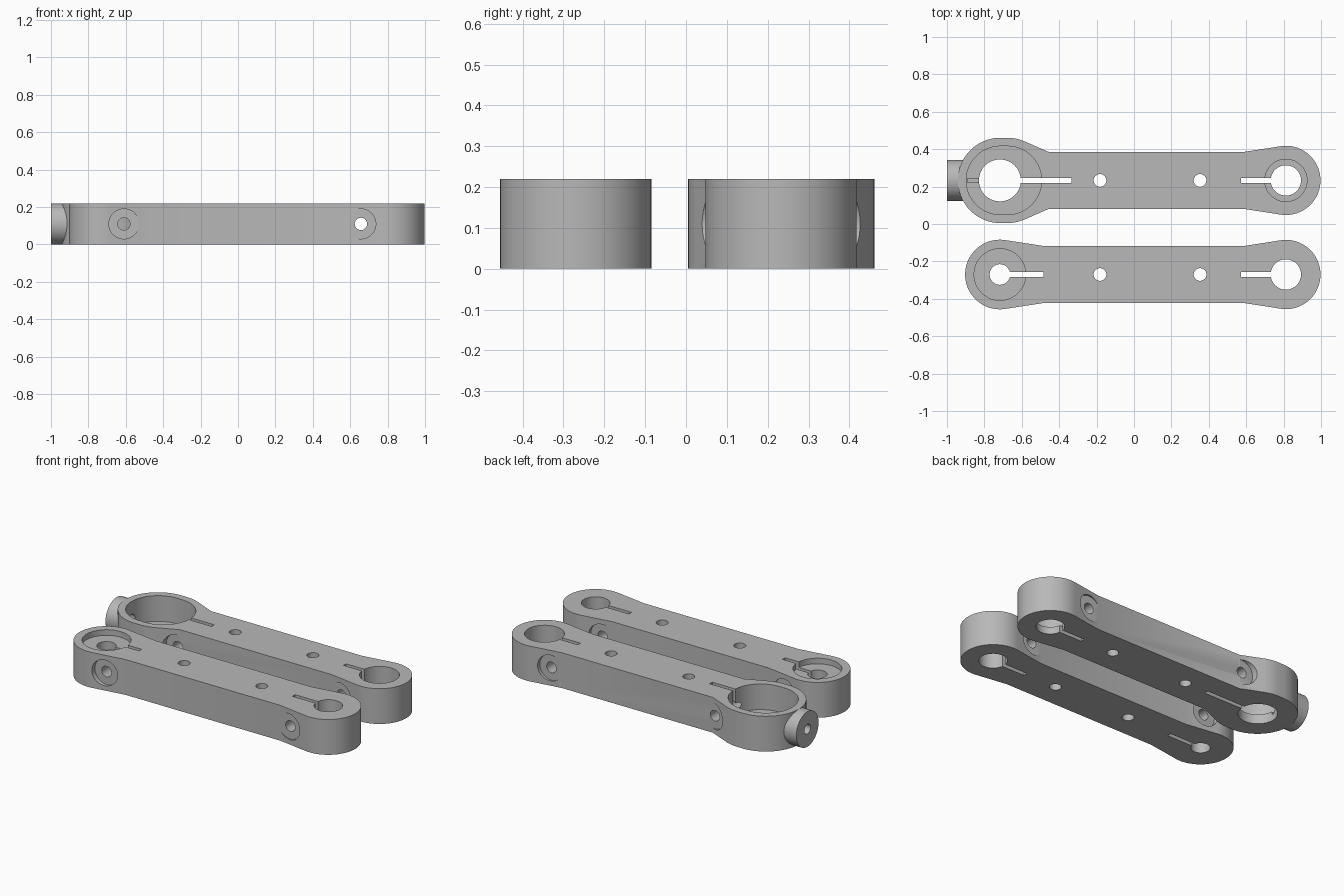
import bpy, bmesh, math
from math import pi, cos, sin

cube = bpy.data.objects.get("Cube")
if cube:
    bpy.data.objects.remove(cube, do_unlink=True)

HEIGHT = 0.22
MID = HEIGHT / 2
HALF = 0.152          # half width of the straight bar
SEGS = 64

grey = bpy.data.materials.new("machined_grey")
grey.use_nodes = True
grey.diffuse_color = (0.48, 0.48, 0.48, 1)
grey.node_tree.nodes["Principled BSDF"].inputs["Base Color"].default_value = (0.48, 0.48, 0.48, 1)


def prism(name, points, z0, z1):
    """Extrude a flat outline from z0 up to z1."""
    bm = bmesh.new()
    face = bm.faces.new([bm.verts.new((x, y, z0)) for x, y in points])
    top = bmesh.ops.extrude_face_region(bm, geom=[face])
    verts = [v for v in top["geom"] if isinstance(v, bmesh.types.BMVert)]
    bmesh.ops.translate(bm, verts=verts, vec=(0, 0, z1 - z0))
    bmesh.ops.recalc_face_normals(bm, faces=bm.faces)
    mesh = bpy.data.meshes.new(name)
    bm.to_mesh(mesh)
    bm.free()
    obj = bpy.data.objects.new(name, mesh)
    bpy.context.collection.objects.link(obj)
    mesh.materials.append(grey)
    return obj


def stadium(x0, x1, y, r):
    """Round outline, lengthened along x when x1 > x0."""
    pts = []
    for i in range(SEGS):
        a = 2 * pi * (i + 0.5) / SEGS
        pts.append(((x1 if cos(a) > 0 else x0) + r * cos(a), y + r * sin(a)))
    return pts


def rect(x0, x1, y, half):
    return [(x0, y - half), (x1, y - half), (x1, y + half), (x0, y + half)]


def rod(name, r, start, end, x, y, axis):
    """Round rod along x or y, spanning start to end about (x, y)."""
    obj = prism(name, stadium(0, 0, 0, r), start, end)
    for v in obj.data.vertices:
        a, b, c = v.co
        v.co = (x + c, y + a, MID + b) if axis == "x" else (x - a, y + c, MID + b)
    bm = bmesh.new()
    bm.from_mesh(obj.data)
    bmesh.ops.recalc_face_normals(bm, faces=bm.faces)
    bm.to_mesh(obj.data)
    bm.free()
    return obj


def combine(obj, tool, operation="DIFFERENCE"):
    tool.hide_render = True
    mod = obj.modifiers.new("combine", "BOOLEAN")
    mod.object, mod.operation, mod.solver = tool, operation, "EXACT"
    bpy.context.view_layer.objects.active = obj
    bpy.ops.object.modifier_apply(modifier=mod.name)
    bpy.data.objects.remove(tool, do_unlink=True)


def head_arc(c0, c1, r, corner):
    """Upper half of a head, from its tip to the tangent toward the bar corner."""
    dx, dy = corner - c1, HALF
    tangent = math.atan2(dy, dx) + math.acos(r / math.hypot(dx, dy))
    pts, n = [], 40
    for i in range(n + 1):
        a = pi + (tangent - pi) * i / n
        pts.append(((c0 if a > pi / 2 else c1) + r * cos(a), r * sin(a)))
    return pts + [(corner, HALF)]


def arm(name, y, c0, c1, r, left_corner):
    """Bar with a clamp head at each end."""
    left = head_arc(c0, c1, r, left_corner)
    right = [(-px, py) for px, py in head_arc(-0.812, -0.812, 0.185, -0.585)]
    upper = left + right[::-1]
    lower = [(px, -py) for px, py in upper[1:-1]][::-1]
    return prism(name, [(px, py + y) for px, py in upper + lower], 0, HEIGHT)


def bore(obj, x, y, r, floor=-0.1, x1=None):
    combine(obj, prism("bore", stadium(x, x if x1 is None else x1, y, r), floor, 0.4))


def slot(obj, x0, x1, y, half=0.013, z0=-0.1):
    combine(obj, prism("slot", rect(x0, x1, y, half), z0, 0.4))


def clamp_bolt(obj, x, y):
    """Cross hole with a flat seat on both sides."""
    combine(obj, rod("cross_hole", 0.033, -0.4, 0.4, x, y, "y"))
    combine(obj, rod("seat", 0.08, HALF + 0.001, 0.4, x, y, "y"))
    combine(obj, rod("seat", 0.08, -0.4, -HALF - 0.001, x, y, "y"))


# Back arm: deep pocket, set-screw boss and stepped right bore
yb = 0.233
back_arm = arm("back_arm", yb, -0.714, -0.677, 0.228, -0.455)
combine(back_arm, rod("boss", 0.1095, -1.0, -0.8, 0, yb, "x"), "UNION")
bore(back_arm, -0.714, yb, 0.183, 0.06, -0.677)
bore(back_arm, -0.717, yb, 0.112)
slot(back_arm, -0.717, -0.335, yb)
slot(back_arm, -0.89, -0.717, yb, 0.01, 0.04)
combine(back_arm, rod("screw_hole", 0.03, -1.1, -0.75, 0, yb, "x"))
bore(back_arm, 0.812, yb, 0.113, 0.045)
bore(back_arm, 0.812, yb, 0.081)
clamp_bolt(back_arm, -0.47, yb)

# Front arm: shallow pocket on the left, plain bore on the right
yf = -0.27
front_arm = arm("front_arm", yf, -0.717, -0.717, 0.186, -0.48)
bore(front_arm, -0.717, yf, 0.138, 0.185)
bore(front_arm, -0.717, yf, 0.055)
slot(front_arm, -0.717, -0.485, yf)
bore(front_arm, 0.812, yf, 0.081)
clamp_bolt(front_arm, -0.61, yf)

# Features shared by both arms
for obj, y in ((back_arm, yb), (front_arm, yf)):
    slot(obj, 0.573, 0.812, y)
    clamp_bolt(obj, 0.657, y)
    for x in (-0.182, 0.353):
        bore(obj, x, y, 0.034)
    bpy.ops.object.select_all(action="DESELECT")
    obj.select_set(True)
    bpy.context.view_layer.objects.active = obj
    bpy.ops.object.shade_smooth_by_angle(angle=math.radians(25))
